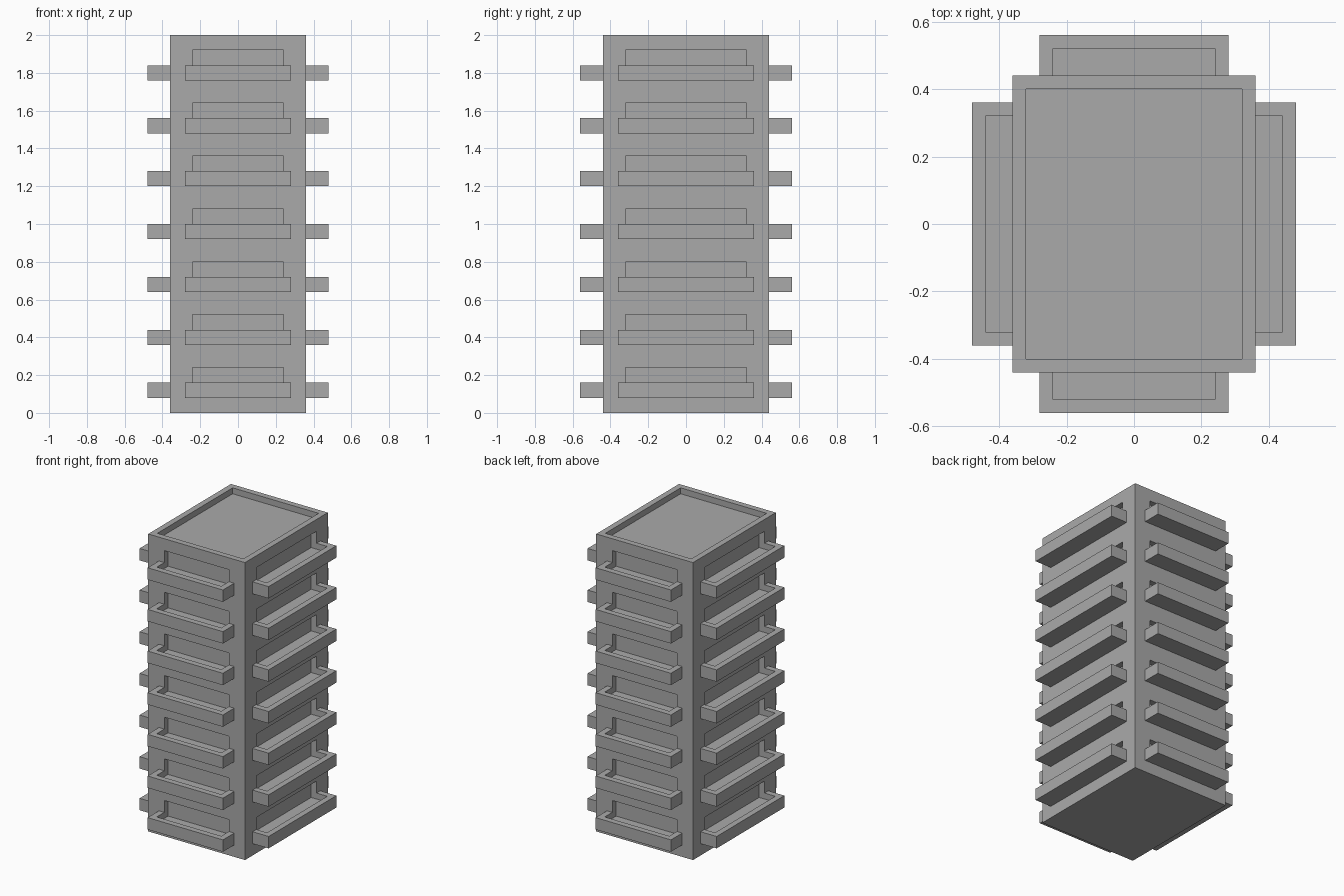
import bpy
import bmesh
from mathutils import Matrix, Vector

cube = bpy.data.objects.get("Cube")
if cube:
    bpy.data.objects.remove(cube, do_unlink=True)

HALF_X, HALF_Y, HEIGHT = 0.36, 0.44, 2.0
FLOORS, PITCH, FIRST = 7, 0.28, 0.08
WALL = 0.04        # thickness of railings, slabs and the roof rim
REACH = 0.12       # how far a balcony stands out

grey = bpy.data.materials.new("concrete grey")
grey.use_nodes = True
grey.diffuse_color = (0.4, 0.4, 0.4, 1)
grey.node_tree.nodes["Principled BSDF"].inputs["Base Color"].default_value = (0.4, 0.4, 0.4, 1)


def boxes(name, spans):
    """One object made of boxes, each given by two opposite corners."""
    bm = bmesh.new()
    for a, b in spans:
        a, b = Vector(a), Vector(b)
        size = Vector(abs(v) for v in b - a)
        bmesh.ops.create_cube(bm, size=1, matrix=Matrix.Translation((a + b) / 2) @ Matrix.Diagonal(size.to_4d()))
    mesh = bpy.data.meshes.new(name)
    bm.to_mesh(mesh)
    bm.free()
    mesh.materials.append(grey)
    obj = bpy.data.objects.new(name, mesh)
    bpy.context.collection.objects.link(obj)
    return obj


def side_box(axis, sign, half, near, far, low, high):
    """Corners of a box on one side of the tower, from near to far outward."""
    if axis == "x":
        return (sign * near, -half, low), (sign * far, half, high)
    return (-half, sign * near, low), (half, sign * far, high)


def cut(obj, cutter):
    mod = obj.modifiers.new("hollow", "BOOLEAN")
    mod.operation = "DIFFERENCE"
    mod.solver = "EXACT"
    mod.object = cutter
    bpy.context.view_layer.update()
    graph = bpy.context.evaluated_depsgraph_get()
    mesh = bpy.data.meshes.new_from_object(obj.evaluated_get(graph))
    obj.modifiers.clear()
    obj.data = mesh


# Solid tower and its balcony blocks, with one set of hollows for both
tower = boxes("tower_body", [((-HALF_X, -HALF_Y, 0), (HALF_X, HALF_Y, HEIGHT))])
hollows = [((WALL - HALF_X, WALL - HALF_Y, HEIGHT - WALL), (HALF_X - WALL, HALF_Y - WALL, HEIGHT + WALL))]
balconies = []
sides = {"front": ("y", -1), "back": ("y", 1), "left": ("x", 1), "right": ("x", -1)}
for side, (axis, sign) in sides.items():
    wall, half = (HALF_X, HALF_Y - 0.08) if axis == "x" else (HALF_Y, HALF_X - 0.08)
    blocks = []
    for i in range(FLOORS):
        z = FIRST + i * PITCH
        blocks.append(side_box(axis, sign, half, wall, wall + REACH, z, z + 0.08))
        # Door opening and balcony trough
        hollows.append(side_box(axis, sign, half - WALL, wall - WALL, wall + REACH - WALL, z + WALL, z + 0.16))
    balconies.append(boxes(side + "_balconies", blocks))

# Cut the roof well, door recesses and troughs
cutter = boxes("hollow_cutter", hollows)
cutter.hide_render = True
for obj in [tower] + balconies:
    cut(obj, cutter)
bpy.data.objects.remove(cutter, do_unlink=True)
